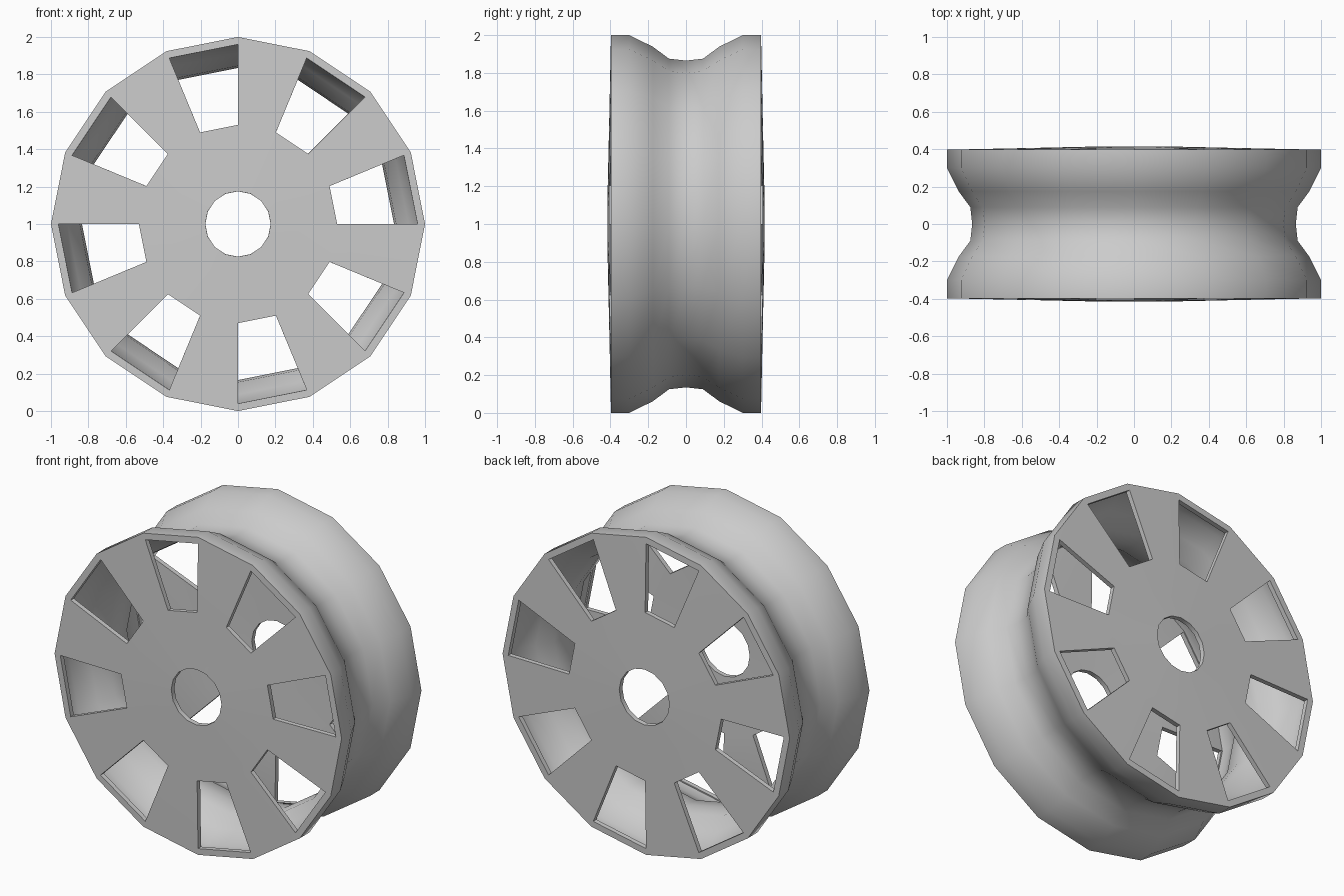
import bpy, bmesh, math

if "Cube" in bpy.data.objects:
    bpy.data.objects.remove(bpy.data.objects["Cube"])

SIDES = 16

# Profile (radius, y) from the front plate's centre hole to the groove middle
front = [(0.175, -0.415), (0.53, -0.407), (0.96, -0.398), (1.0, -0.397),
         (1.0, -0.30), (0.938, -0.175), (0.875, -0.09)]
profile = front + [(0.865, 0.0)] + [(r, -y) for r, y in reversed(front)]

# Revolve the shell around the y axis
bm = bmesh.new()
rings = [[bm.verts.new((r * math.cos(2 * math.pi * k / SIDES), y,
                        1 + r * math.sin(2 * math.pi * k / SIDES)))
          for k in range(SIDES)] for r, y in profile]
plate_bands = (1, len(profile) - 3)
for i in range(len(rings) - 1):
    for k in range(SIDES):
        # Every second sector of both side plates is a window
        if i in plate_bands and k % 2 == 0:
            continue
        n = (k + 1) % SIDES
        bm.faces.new((rings[i][k], rings[i + 1][k], rings[i + 1][n], rings[i][n]))
mesh = bpy.data.meshes.new("grooved_wheel")
bm.to_mesh(mesh)
bm.free()
wheel = bpy.data.objects.new("grooved_wheel", mesh)
bpy.context.collection.objects.link(wheel)

# Give the hollow shell its wall thickness
wall = wheel.modifiers.new("wall", 'SOLIDIFY')
wall.thickness = 0.03
wall.offset = -1
wall.use_even_offset = True
bpy.context.view_layer.objects.active = wheel
wheel.select_set(True)
bpy.ops.object.modifier_apply(modifier=wall.name)

# Smooth rim, crisp plate and window edges
bpy.ops.object.shade_smooth_by_angle(angle=math.radians(40))
